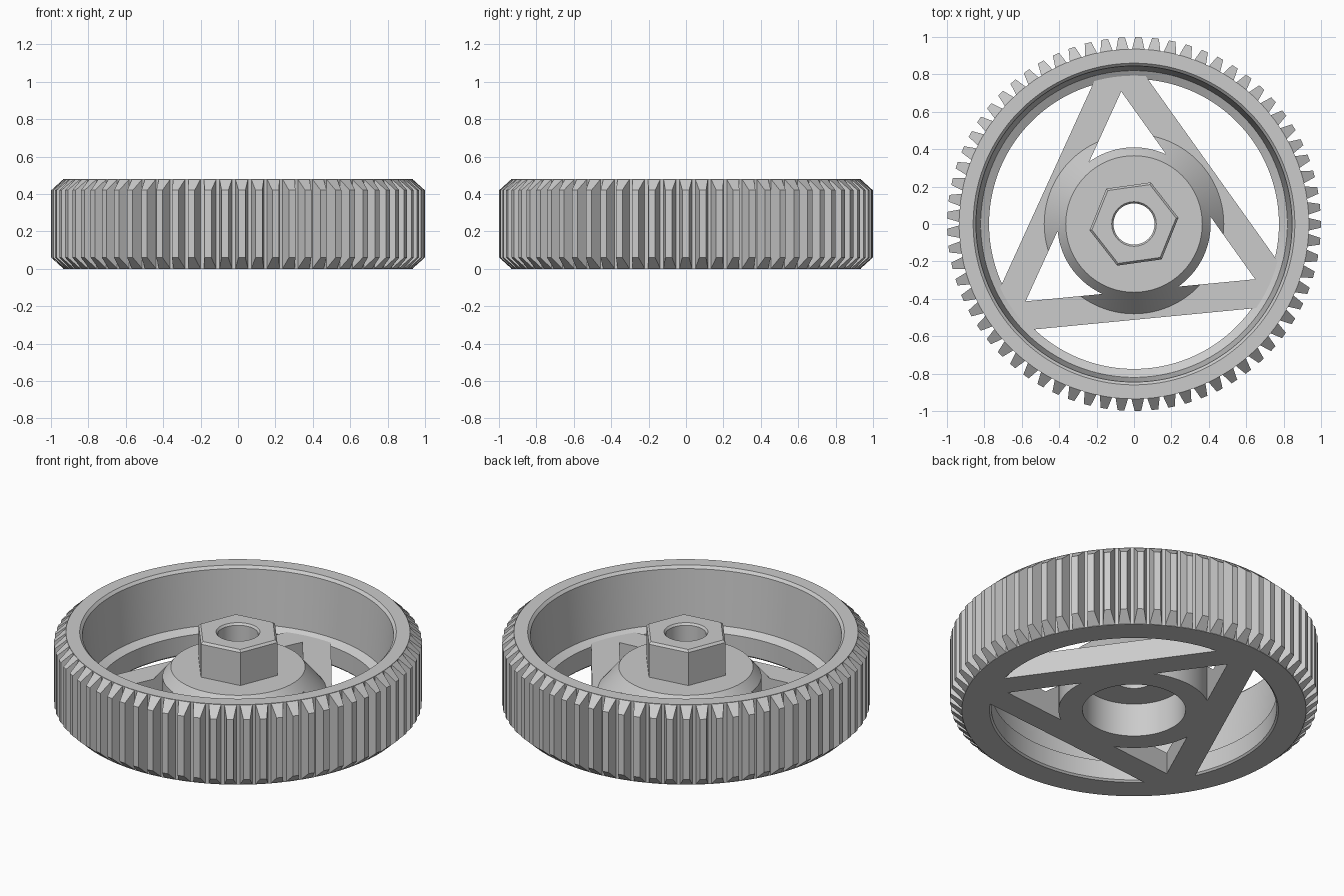
import bpy
import bmesh
from math import cos, sin, pi, radians
from mathutils import Matrix, Vector

cube = bpy.data.objects.get("Cube")
if cube:
    bpy.data.objects.remove(cube, do_unlink=True)

HEIGHT = 0.48        # full gear height
ROOT = 0.935         # radius between the teeth
TEETH = 69
SPOKE_TOP = 0.13
DISC_TOP = 0.27

# One grey for the whole casting
GREY = (0.6, 0.6, 0.6, 1)
grey = bpy.data.materials.new("plain_grey")
grey.use_nodes = True
grey.diffuse_color = GREY
grey.node_tree.nodes["Principled BSDF"].inputs["Base Color"].default_value = GREY


def finish(bm, name):
    """Turn a bmesh into a linked grey object."""
    bmesh.ops.recalc_face_normals(bm, faces=bm.faces)
    mesh = bpy.data.meshes.new(name)
    bm.to_mesh(mesh)
    bm.free()
    mesh.materials.append(grey)
    obj = bpy.data.objects.new(name, mesh)
    bpy.context.collection.objects.link(obj)
    return obj


def smooth(obj):
    obj.data.shade_smooth()
    obj.data.set_sharp_from_angle(angle=radians(25))


def lathe(name, profile, closed=True, steps=TEETH * 2):
    """Spin an (r, z) profile round the z axis."""
    bm = bmesh.new()
    verts = [bm.verts.new((r, 0, z)) for r, z in profile]
    edges = [bm.edges.new(pair) for pair in zip(verts, verts[1:])]
    if closed:
        edges.append(bm.edges.new((verts[-1], verts[0])))
    bmesh.ops.spin(bm, geom=verts + edges, cent=(0, 0, 0), axis=(0, 0, 1),
                   angle=2 * pi, steps=steps)
    bmesh.ops.remove_doubles(bm, verts=bm.verts, dist=0.0002)
    return finish(bm, name)


def boolean(obj, helper, operation):
    mod = obj.modifiers.new("cut", 'BOOLEAN')
    mod.operation = operation
    mod.solver = 'EXACT'
    mod.object = helper
    bpy.context.view_layer.objects.active = obj
    bpy.ops.object.modifier_apply(modifier=mod.name)


# Rim with tapered inner wall and low ledge
rim = lathe("rim", [(ROOT, 0), (ROOT, HEIGHT), (0.86, HEIGHT), (0.845, 0.465),
                    (0.82, 0.145), (0.775, 0.12), (0.775, 0.01), (0.785, 0)])
smooth(rim)

# Teeth, chamfered towards both ends
bm = bmesh.new()
for i in range(TEETH):
    turn = Matrix.Rotation(radians(88.6) + 2 * pi * i / TEETH, 3, 'Z')
    rings = []
    for side in (-1, 1):
        outline = [(ROOT - 0.003, 0.034, 0), (0.999, 0.018, 0.06),
                   (0.999, 0.018, HEIGHT - 0.06), (ROOT - 0.003, 0.034, HEIGHT)]
        rings.append([bm.verts.new(turn @ Vector((r, side * w, z)))
                      for r, w, z in outline])
    a, b = rings
    bm.faces.new(a)
    bm.faces.new(b[::-1])
    for k in range(4):
        n = (k + 1) % 4
        bm.faces.new((a[n], a[k], b[k], b[n]))
finish(bm, "teeth")

# Hub, recessed from below
BORE = 0.11
hub = lathe("hub", [(0.28, 0), (0.41, 0), (0.41, 0.215), (0.365, DISC_TOP),
                    (BORE, DISC_TOP), (BORE, 0.2), (0.28, 0.2)], steps=96)
smooth(hub)

# Hexagonal boss with bevelled top and bore
bm = bmesh.new()
levels = [(0.24, DISC_TOP - 0.01), (0.24, 0.467), (0.227, HEIGHT)]
rings = []
for r, z in levels:
    angles = [radians(8 + 60 * k) for k in range(6)]
    rings.append([bm.verts.new((r * cos(t), r * sin(t), z)) for t in angles])
for low, high in zip(rings, rings[1:]):
    for k in range(6):
        n = (k + 1) % 6
        bm.faces.new((low[k], low[n], high[n], high[k]))
bm.faces.new(rings[0][::-1])
bm.faces.new(rings[-1])
boss = finish(bm, "hex_boss")
bore = lathe("bore_helper", [(0, 0.1), (BORE, 0.1), (BORE, 0.468), (0.12, 0.481),
                             (0.12, 0.6), (0, 0.6)], closed=False, steps=64)
boolean(boss, bore, 'DIFFERENCE')
smooth(boss)

# Three spokes forming a triangle, trimmed to the rim and flared up to the hub
envelope = lathe("spoke_helper", [(0, 0), (0.8, 0), (0.8, SPOKE_TOP), (0.48, SPOKE_TOP),
                                  (0.365, DISC_TOP), (0, DISC_TOP)],
                 closed=False, steps=96)
INNER, OUTER = 0.356, 0.51
for i in range(3):
    bm = bmesh.new()
    size = Matrix.Diagonal((OUTER - INNER, 1.8, 1, 1))
    place = Matrix.Translation(((INNER + OUTER) / 2, 0, 0))
    turn = Matrix.Rotation(radians(35.5 + 120 * i), 4, 'Z')
    bmesh.ops.create_cube(bm, size=1, matrix=turn @ place @ size)
    spoke = finish(bm, f"spoke_{i + 1}")
    boolean(spoke, envelope, 'INTERSECT')
    smooth(spoke)

for helper in (bore, envelope):
    bpy.data.objects.remove(helper, do_unlink=True)
